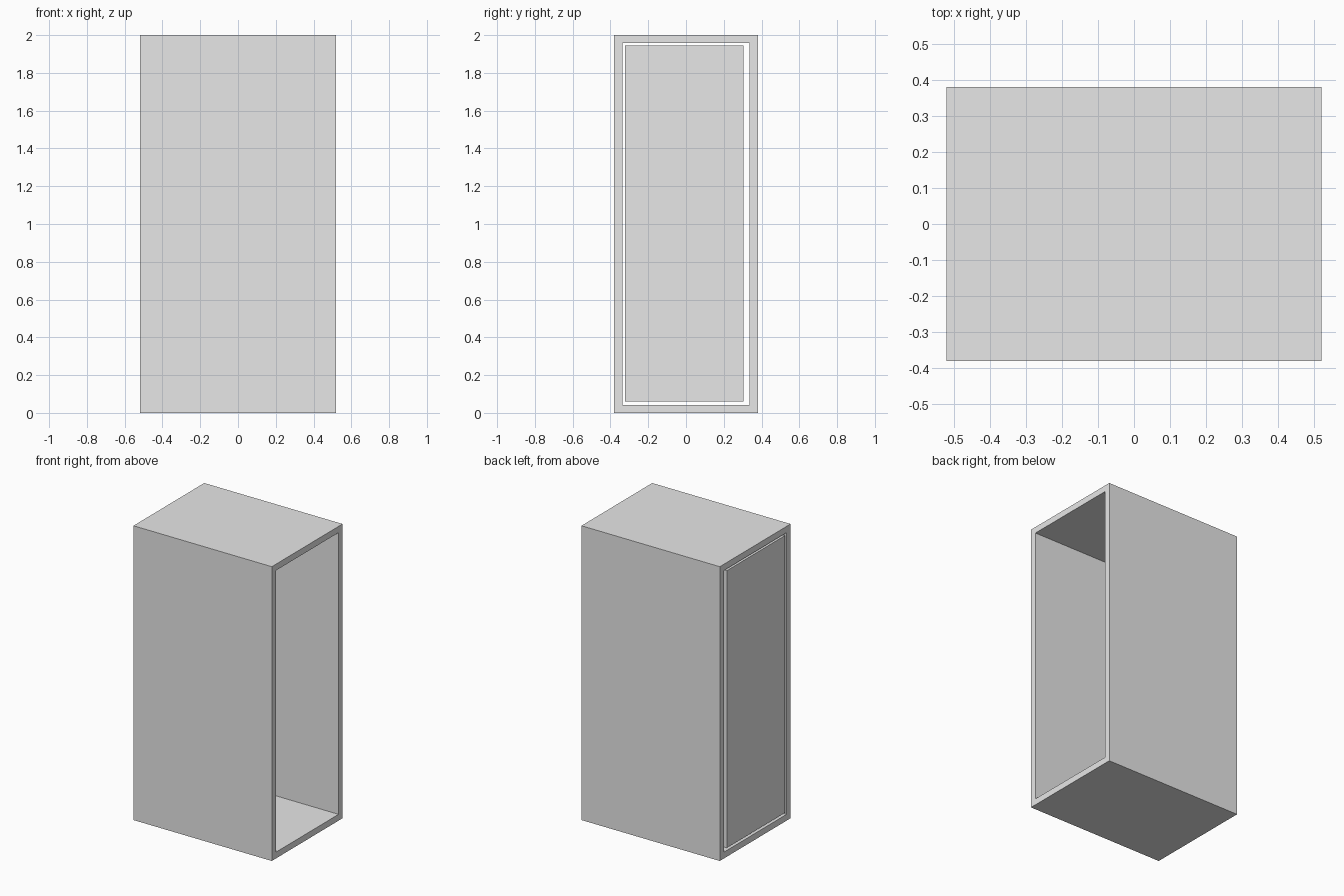
import bpy
import bmesh
from mathutils import Matrix, Vector

if "Cube" in bpy.data.objects:
    bpy.data.objects.remove(bpy.data.objects["Cube"], do_unlink=True)

WIDTH, DEPTH, HEIGHT = 1.04, 0.76, 2.0
WALL = 0.043
HALF = WIDTH / 2

grey = bpy.data.materials.new("light_grey")
grey.use_nodes = True
grey.diffuse_color = (0.8, 0.8, 0.8, 1)
grey.node_tree.nodes["Principled BSDF"].inputs["Base Color"].default_value = grey.diffuse_color


def finish(name, bm):
    bmesh.ops.recalc_face_normals(bm, faces=bm.faces)
    mesh = bpy.data.meshes.new(name)
    bm.to_mesh(mesh)
    bm.free()
    mesh.materials.append(grey)
    obj = bpy.data.objects.new(name, mesh)
    bpy.context.collection.objects.link(obj)
    return obj


def loop(bm, x, inset):
    """Rectangle across the tube at x, inset from the outer outline."""
    y = DEPTH / 2 - inset
    low, high = inset, HEIGHT - inset
    return [bm.verts.new((x, *p)) for p in ((-y, low), (y, low), (y, high), (-y, high))]


# Casing: rectangular tube, open at both sides
bm = bmesh.new()
rings = [loop(bm, -HALF, 0), loop(bm, HALF, 0), loop(bm, HALF, WALL), loop(bm, -HALF, WALL)]
for a, b in zip(rings, rings[1:] + rings[:1]):
    for i in range(4):
        j = (i + 1) % 4
        bm.faces.new((a[i], a[j], b[j], b[i]))
finish("casing", bm)

# Door: loose panel flush with the right-hand opening
low = Vector((-HALF, -0.323, 0.06))
high = Vector((-HALF + 0.04, 0.304, 1.944))
bm = bmesh.new()
bmesh.ops.create_cube(bm, size=1, matrix=Matrix.Translation((low + high) / 2)
                      @ Matrix.Diagonal((*(high - low), 1)))
finish("door_panel", bm)
